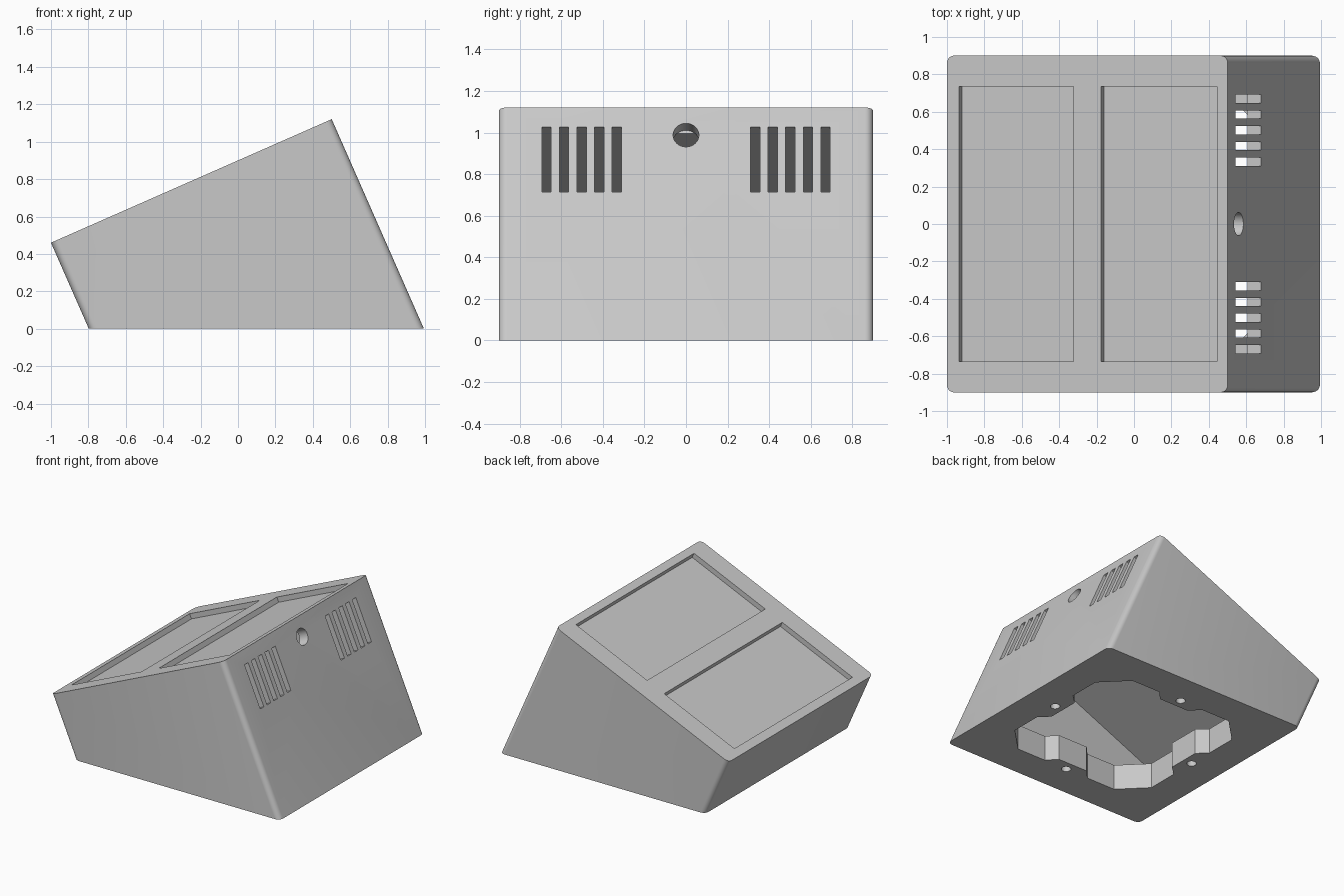
import bpy, bmesh
from math import sin, cos, pi, atan2
from mathutils import Vector

cube = bpy.data.objects.get("Cube")
if cube:
    bpy.data.objects.remove(cube, do_unlink=True)

# Main sizes
HALF_Y = 0.9
TILT = atan2(0.66, 1.5)
LENGTH = 1.64      # along the sloping top
WALL = 0.08
ROOF = 0.1
FLOOR = 0.2
MID_X = 0.1        # middle of the base

grey = bpy.data.materials.new("plain grey")
grey.use_nodes = True
grey.diffuse_color = (0.58, 0.58, 0.58, 1)
grey.node_tree.nodes["Principled BSDF"].inputs["Base Color"].default_value = (0.58, 0.58, 0.58, 1)


def slope(s, d, y=0.0):
    """Point s along the sloping top and d below it."""
    return Vector((-1 + s * cos(TILT) + d * sin(TILT), y,
                   0.46 + s * sin(TILT) - d * cos(TILT)))


def floor_depth(s, z):
    """Depth below the top at which height z is reached."""
    return (0.46 + s * sin(TILT) - z) / cos(TILT)


def prism(name, outline, sweep, round_corners=0.0):
    """Solid made by sweeping a flat outline along a vector."""
    bm = bmesh.new()
    face = bm.faces.new([bm.verts.new(p) for p in outline])
    swept = bmesh.ops.extrude_face_region(bm, geom=[face], use_keep_orig=True)
    bmesh.ops.translate(bm, vec=sweep,
                        verts=[v for v in swept["geom"] if isinstance(v, bmesh.types.BMVert)])
    bmesh.ops.recalc_face_normals(bm, faces=bm.faces)
    if round_corners:
        normal = slope(0, 1) - slope(0, 0)
        edges = [e for e in bm.edges
                 if abs((e.verts[0].co - e.verts[1].co).normalized().dot(normal)) > 0.99]
        bmesh.ops.bevel(bm, geom=edges, offset=round_corners, segments=6,
                        profile=0.5, affect='EDGES')
    mesh = bpy.data.meshes.new(name)
    bm.to_mesh(mesh)
    bm.free()
    mesh.materials.append(grey)
    obj = bpy.data.objects.new(name, mesh)
    bpy.context.collection.objects.link(obj)
    return obj


def slope_box(name, s0, s1, d0, d1, y0, y1):
    outline = [slope(s, d, y0) for s, d in ((s0, d0), (s1, d0), (s1, d1), (s0, d1))]
    return prism(name, outline, Vector((0, y1 - y0, 0)))


def circle(count):
    return [(cos(2 * pi * i / count), sin(2 * pi * i / count)) for i in range(count)]


# Outer shell: tilted box with rounded corners, sliced flat at the base
shell = [slope(0, 0, -HALF_Y), slope(LENGTH, 0, -HALF_Y),
         slope(LENGTH, floor_depth(LENGTH, 0), -HALF_Y), slope(0, floor_depth(0, 0), -HALF_Y)]
body = prism("console_body", shell, Vector((0, 2 * HALF_Y, 0)), 0.04)

cutters = []

# Hollow inside
a, b = WALL, LENGTH - WALL
inner_y = HALF_Y - WALL
cavity = [slope(s, d, -inner_y) for s, d in
          ((a, ROOF), (b, ROOF), (b, floor_depth(b, FLOOR)), (a, floor_depth(a, FLOOR)))]
cutters.append(prism("cavity", cavity, Vector((0, 2 * inner_y, 0))))

# Two shallow panel recesses in the sloping top
for s0, s1 in ((0.07, 0.738), (0.9, 1.578)):
    cutters.append(slope_box("panel_recess", s0, s1, -0.1, 0.04, -0.735, 0.735))

# Vent slots in the tall wall
for side in (-1, 1):
    for i in range(5):
        y = side * (0.333 + 0.0843 * i)
        cutters.append(slope_box("vent_slot", b - 0.01, LENGTH + 0.1, 0.102, 0.443,
                                 y - 0.022, y + 0.022))

# Round cable hole between the vents
ring = [slope(b - 0.005, 0.145 + 0.062 * u, 0.062 * v) for u, v in circle(40)]
cutters.append(prism("cable_hole", ring, slope(0.2, 0) - slope(0, 0)))

# Notched opening in the base, one quarter turned four times
quarter = [(0.565, 0.13), (0.64, 0.2), (0.64, 0.45), (0.45, 0.64), (0.2, 0.64), (0.13, 0.565)]
outline = []
for turn in range(4):
    for x, y in quarter:
        for _ in range(turn):
            x, y = -y, x
        outline.append(Vector((MID_X + x, y, -0.1)))
cutters.append(prism("base_opening", outline, Vector((0, 0, FLOOR + 0.15))))

# Blind screw holes beside the notches
for cx, cy in circle(4):
    ring = [Vector((MID_X + 0.64 * cx + 0.035 * u, 0.64 * cy + 0.035 * v, -0.1))
            for u, v in circle(24)]
    cutters.append(prism("screw_hole", ring, Vector((0, 0, 0.22))))

# Carve every cutter out of the body
bpy.ops.object.select_all(action='DESELECT')
bpy.context.view_layer.objects.active = body
body.select_set(True)
for cutter in cutters:
    cutter.hide_render = True
    mod = body.modifiers.new("cut", 'BOOLEAN')
    mod.operation = 'DIFFERENCE'
    mod.solver = 'EXACT'
    mod.object = cutter
    bpy.ops.object.modifier_apply(modifier=mod.name)
    bpy.data.objects.remove(cutter, do_unlink=True)

bpy.ops.object.shade_smooth_by_angle(angle=pi / 6)
